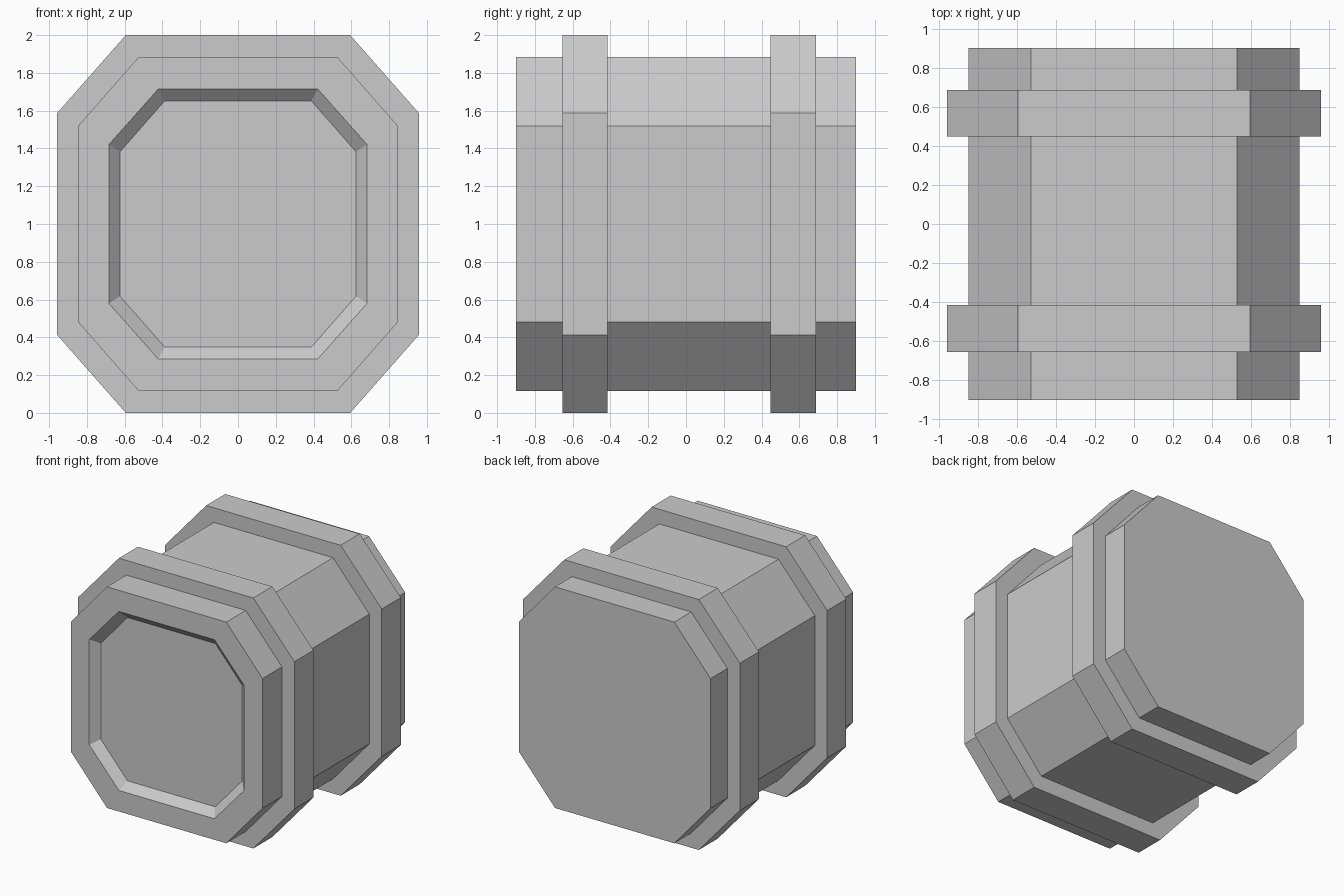
import bpy, bmesh

if "Cube" in bpy.data.objects:
    bpy.data.objects.remove(bpy.data.objects["Cube"])

CENTRE_Z = 1.0


def loft(name, sections, closed=False):
    """Join chamfered octagon sections (y, half_w, half_h, corner_x, corner_z)."""
    bm = bmesh.new()
    rings = []
    for y, w, h, cx, cz in sections:
        outline = [(w, -cz), (w, cz), (cx, h), (-cx, h),
                   (-w, cz), (-w, -cz), (-cx, -h), (cx, -h)]
        rings.append([bm.verts.new((x, y, CENTRE_Z + z)) for x, z in outline])
    pairs = list(zip(rings, rings[1:]))
    if closed:
        pairs.append((rings[-1], rings[0]))
    else:
        bm.faces.new(rings[0])
        bm.faces.new(rings[-1])
    for a, b in pairs:
        for i in range(8):
            j = (i + 1) % 8
            bm.faces.new((a[i], a[j], b[j], b[i]))
    bmesh.ops.recalc_face_normals(bm, faces=bm.faces)
    mesh = bpy.data.meshes.new(name)
    bm.to_mesh(mesh)
    bm.free()
    obj = bpy.data.objects.new(name, mesh)
    bpy.context.collection.objects.link(obj)
    return obj


BODY = (0.847, 0.883, 0.527, 0.518)
BAND_OUTER = (0.957, 1.0, 0.594, 0.588)
BAND_INNER = (0.83, 0.866, 0.517, 0.508)

# Barrel body: flat back, bevelled shallow recess in the front
loft("barrel_body", [
    (-0.84, 0.624, 0.652, 0.388, 0.383),
    (-0.90, 0.684, 0.715, 0.422, 0.42),
    (-0.90, *BODY),
    (0.90, *BODY),
])

# Raised bands wrapped around the body
for name, y0, y1 in (("front_band", -0.655, -0.415), ("back_band", 0.447, 0.687)):
    loft(name, [(y0, *BAND_INNER), (y0, *BAND_OUTER),
                (y1, *BAND_OUTER), (y1, *BAND_INNER)], closed=True)
